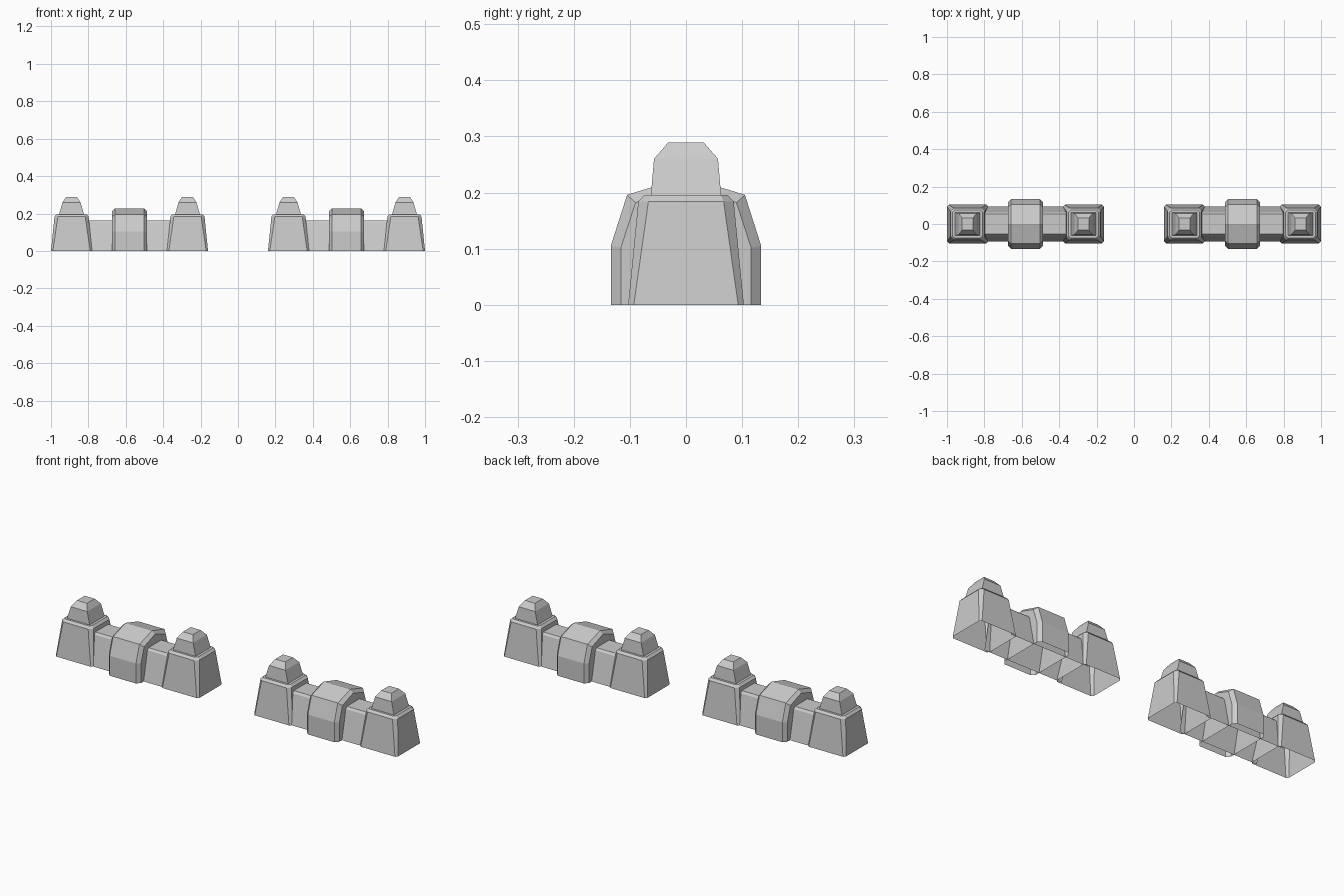
import bpy, bmesh

if "Cube" in bpy.data.objects:
    bpy.data.objects.remove(bpy.data.objects["Cube"])

def loft(name, rings, cap_start=False, cap_end=True, closed=True):
    # skin consecutive rings of points with flat faces
    bm = bmesh.new()
    vs = [[bm.verts.new(p) for p in r] for r in rings]
    n = len(rings[0])
    for a, b in zip(vs, vs[1:]):
        for i in range(n if closed else n - 1):
            j = (i + 1) % n
            bm.faces.new((a[i], a[j], b[j], b[i]))
    if cap_start:
        bm.faces.new(vs[0][::-1])
    if cap_end:
        bm.faces.new(vs[-1])
    bmesh.ops.recalc_face_normals(bm, faces=bm.faces)
    me = bpy.data.meshes.new(name)
    bm.to_mesh(me)
    bm.free()
    ob = bpy.data.objects.new(name, me)
    bpy.context.collection.objects.link(ob)
    return ob

def octagon(cx, hx, hy, c, z):
    # rectangle with cut corners
    pts = [(hx, -hy + c), (hx, hy - c), (hx - c, hy), (-hx + c, hy),
           (-hx, hy - c), (-hx, -hy + c), (-hx + c, -hy), (hx - c, -hy)]
    return [(cx + x, y, z) for x, y in pts]

def rect(cx, hx, hy, z):
    return [(cx + sx * hx, sy * hy, z) for sx, sy in ((1, -1), (1, 1), (-1, 1), (-1, -1))]

def section(half, x):
    # mirrored arch cross-section, open at the ground
    pts = half + [(-y, z) for y, z in reversed(half) if y > 0]
    return [(x, y, z) for y, z in pts]

outer = [(0.134, 0), (0.134, 0.105), (0.105, 0.196), (0, 0.228)]
inner = [(0.116, 0), (0.116, 0.102), (0.09, 0.182), (0, 0.213)]
wall = [(0.094, 0), (0.062, 0.152), (0.053, 0.163)]

for side, cx in (("left", -0.58), ("right", 0.58)):
    # low connecting wall
    loft(side + "_wall", [section(wall, cx + x) for x in (-0.23, 0.23)],
         cap_end=False, closed=False)
    # thick middle block with chamfered ends
    loft(side + "_middle_block",
         [section(p, cx + x) for p, x in
          ((inner, -0.094), (outer, -0.077), (outer, 0.077), (inner, 0.094))],
         cap_start=True, closed=False)
    for end, s in (("a", -1), ("b", 1)):
        tx = cx + s * 0.31
        # tapered end tower
        loft(f"{side}_tower_{end}", [octagon(tx, 0.11, 0.103, 0.01, 0),
                                     octagon(tx, 0.091, 0.085, 0.018, 0.184),
                                     octagon(tx, 0.08, 0.074, 0.012, 0.196)])
        # stepped cap on the tower
        loft(f"{side}_tower_cap_{end}", [rect(tx, 0.068, 0.063, 0.19),
                                         rect(tx, 0.048, 0.057, 0.26),
                                         rect(tx, 0.029, 0.032, 0.289)])
